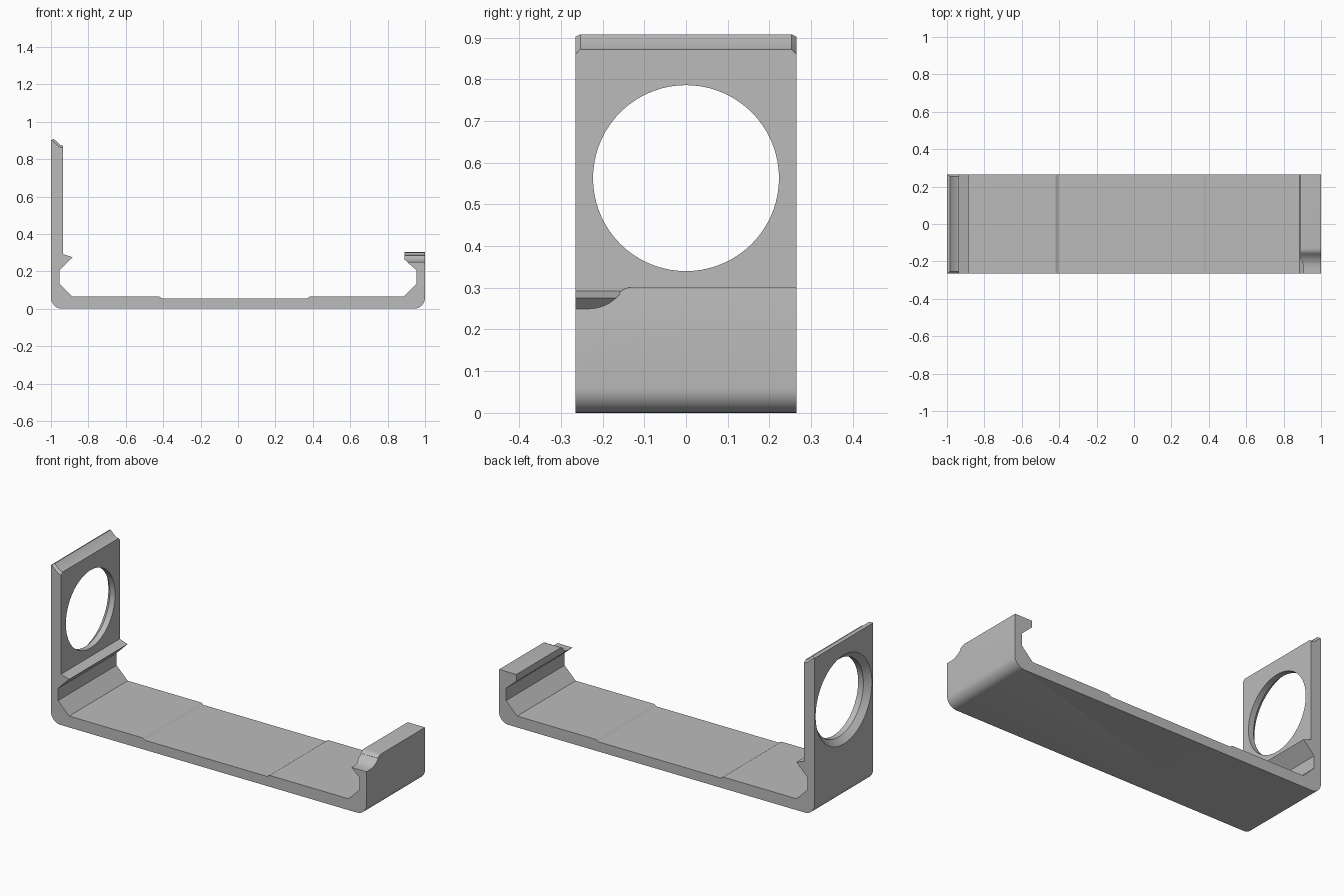
import bpy, bmesh, math
from mathutils import Vector

if "Cube" in bpy.data.objects:
    bpy.data.objects.remove(bpy.data.objects["Cube"])

HALF = 0.265      # half width of the bracket
HOLE_Z = 0.563    # height of the round opening


def arc(cx, cz, r, start, end, steps=8):
    angles = [math.radians(start + (end - start) * i / steps) for i in range(steps + 1)]
    return [(cx + r * math.cos(a), cz + r * math.sin(a)) for a in angles]


def prism(name, points, place, direction):
    """Extrude a closed outline; place maps 2D points to 3D."""
    bm = bmesh.new()
    face = bm.faces.new([bm.verts.new(place(*p)) for p in points])
    moved = bmesh.ops.extrude_face_region(bm, geom=[face])["geom"]
    bmesh.ops.translate(bm, vec=direction, verts=[v for v in moved if isinstance(v, bmesh.types.BMVert)])
    bmesh.ops.recalc_face_normals(bm, faces=bm.faces)
    return finish(name, bm)


def finish(name, bm):
    mesh = bpy.data.meshes.new(name)
    bm.to_mesh(mesh)
    bm.free()
    obj = bpy.data.objects.new(name, mesh)
    bpy.context.collection.objects.link(obj)
    return obj


def cut(target, cutter):
    bpy.context.view_layer.objects.active = target
    mod = target.modifiers.new("cut", "BOOLEAN")
    mod.operation = "DIFFERENCE"
    mod.solver = "EXACT"
    mod.object = cutter
    bpy.ops.object.modifier_apply(modifier=mod.name)
    bpy.data.objects.remove(cutter)


def bevel(obj, test, width, segments):
    bm = bmesh.new()
    bm.from_mesh(obj.data)
    bmesh.ops.remove_doubles(bm, verts=bm.verts, dist=0.0002)
    edges = [e for e in bm.edges if test(e.verts[0].co, e.verts[1].co)]
    bmesh.ops.bevel(bm, geom=edges, offset=width, segments=segments,
                    profile=0.5, affect="EDGES", clamp_overlap=True)
    bm.to_mesh(obj.data)
    bm.free()


# Side outline: base, tall wall with snap lip, short hooked wall
outline = [(-1, 0.9), (-0.985, 0.908), (-0.95, 0.876), (-0.935, 0.872),
           (-0.935, 0.292), (-0.885, 0.275), (-0.955, 0.205), (-0.955, 0.135),
           (-0.885, 0.065), (-0.42, 0.065), (-0.405, 0.055), (0.37, 0.055),
           (0.385, 0.065), (0.885, 0.065), (0.955, 0.135), (0.955, 0.205),
           (0.89, 0.263), (0.89, 0.302), (1, 0.302)]
outline += arc(0.94, 0.06, 0.06, 0, -90) + arc(-0.94, 0.06, 0.06, -90, -180)
bracket = prism("bracket", outline, lambda x, z: (x, -HALF, z), Vector((0, 2 * HALF, 0)))

# Curved notch in the top of the hook
notch = [(-0.4, 0.4), (-0.4, 0.25)] + arc(-0.235, 0.35, 0.1, -90, -40)
notch += arc(-0.13, 0.262, 0.04, 140, 90, 5) + [(-0.13, 0.4)]
cut(bracket, prism("notch_cutter", notch, lambda y, z: (0.7, y, z), Vector((0.5, 0, 0))))

# Round opening, countersunk on the outer face
for name, r1, r2, x, depth in (("hole_cutter", 0.223, 0.223, -0.95, 0.4),
                               ("countersink_cutter", 0.256, 0.223, -0.985, 0.033)):
    bm = bmesh.new()
    bmesh.ops.create_cone(bm, cap_ends=True, segments=72, radius1=r1, radius2=r2, depth=depth)
    cutter = finish(name, bm)
    cutter.rotation_euler.y = math.pi / 2
    cutter.location = (x, 0, HOLE_Z)
    bpy.context.view_layer.update()
    cut(bracket, cutter)


# Rounded outer rim of the hook, following the notch
def hook_rim(a, b):
    return (min(a.x, b.x) > 0.999 and min(a.z, b.z) > 0.24
            and abs(a.y - b.y) > 0.0001)


# Small softening of the hook's outer end edges
def hook_ends(a, b):
    return (abs(a.y - b.y) < 0.0001 and abs(abs(a.y) - HALF) < 0.0001
            and min(a.x, b.x) > 0.939
            and (min(a.x, b.x) > 0.999 or max(a.z, b.z) < 0.061))


# Trimmed ends of the sloped lip on the tall wall
def lip_ends(a, b):
    return (abs(a.y - b.y) < 0.0001 and max(a.x, b.x) < -0.93
            and min(a.z, b.z) > 0.87 and max(a.x, b.x) > -0.98)


bevel(bracket, hook_rim, 0.028, 5)
bevel(bracket, hook_ends, 0.007, 2)
bevel(bracket, lip_ends, 0.012, 1)

# Single grey plastic
grey = bpy.data.materials.new("grey plastic")
grey.use_nodes = True
colour = (0.5, 0.5, 0.5, 1)
grey.diffuse_color = colour
grey.node_tree.nodes["Principled BSDF"].inputs["Base Color"].default_value = colour
bracket.data.materials.clear()
bracket.data.materials.append(grey)

bpy.ops.object.select_all(action="DESELECT")
bracket.select_set(True)
bpy.context.view_layer.objects.active = bracket
bpy.ops.object.shade_smooth_by_angle(angle=math.radians(30))
